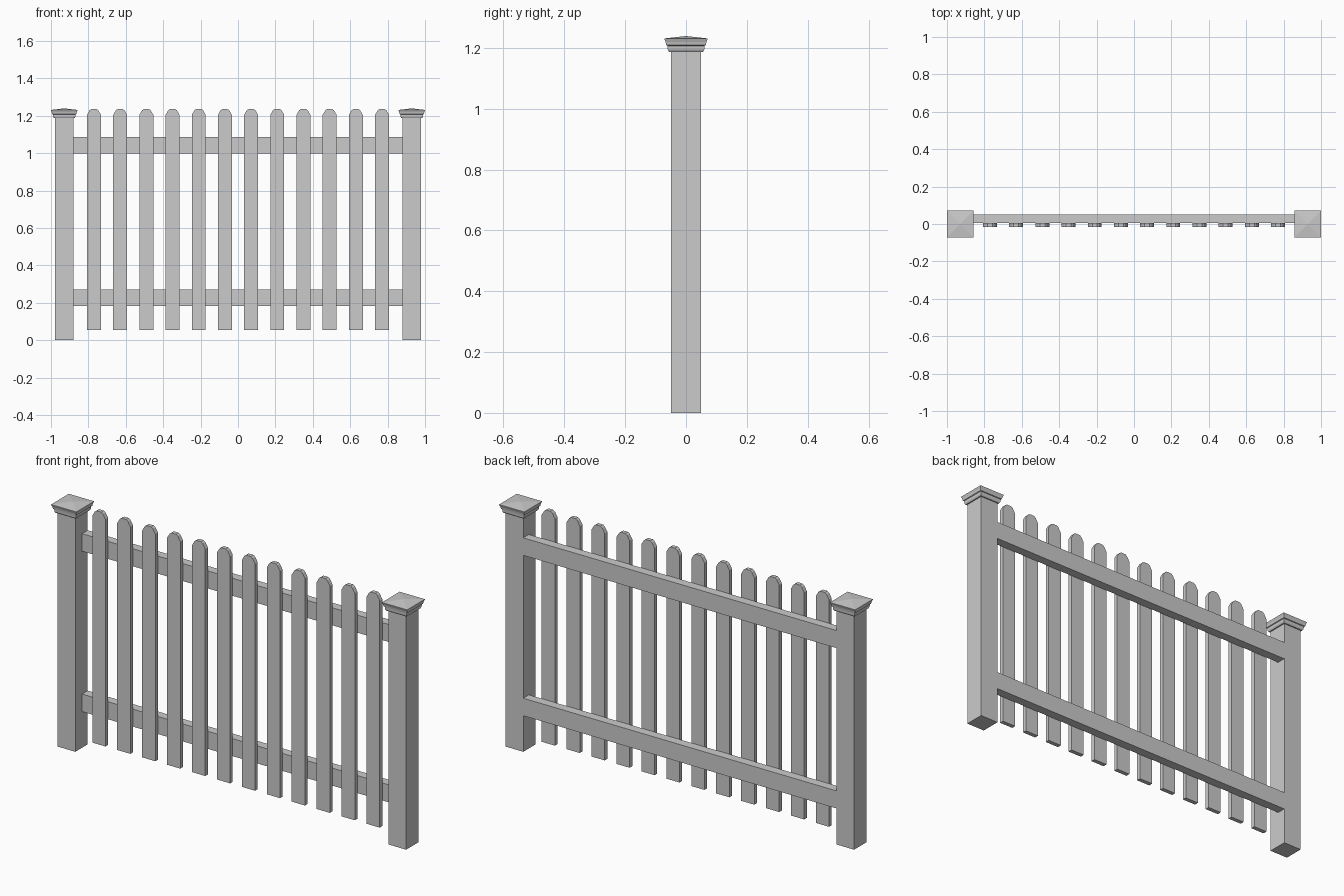
import bpy, bmesh

if "Cube" in bpy.data.objects:
    bpy.data.objects.remove(bpy.data.objects["Cube"])


def finish(bm, name):
    bmesh.ops.recalc_face_normals(bm, faces=bm.faces)
    me = bpy.data.meshes.new(name)
    bm.to_mesh(me)
    bm.free()
    ob = bpy.data.objects.new(name, me)
    bpy.context.collection.objects.link(ob)
    return ob


def box(name, x0, x1, y0, y1, z0, z1):
    bm = bmesh.new()
    bmesh.ops.create_cube(bm, size=1)
    for v in bm.verts:
        v.co = ((x0 + x1) / 2 + v.co.x * (x1 - x0),
                (y0 + y1) / 2 + v.co.y * (y1 - y0),
                (z0 + z1) / 2 + v.co.z * (z1 - z0))
    return finish(bm, name)


def square_loft(name, cx, profile, apex):
    """Stack square rings (half width, z) and close with a pyramid top."""
    bm = bmesh.new()
    rings = [[bm.verts.new((cx + sx * h, sy * h, z))
              for sx, sy in ((-1, -1), (1, -1), (1, 1), (-1, 1))]
             for h, z in profile]
    for a, b in zip(rings, rings[1:]):
        for i in range(4):
            j = (i + 1) % 4
            bm.faces.new((a[i], a[j], b[j], b[i]))
    bm.faces.new(rings[0][::-1])
    tip = bm.verts.new((cx, 0, apex))
    for i in range(4):
        bm.faces.new((rings[-1][i], rings[-1][(i + 1) % 4], tip))
    return finish(bm, name)


def picket(name, cx):
    half = [(0.037, 0.053), (0.037, 1.205), (0.023, 1.229), (0.013, 1.236)]
    outline = half + [(-x, z) for x, z in reversed(half)]
    bm = bmesh.new()
    face = bm.faces.new([bm.verts.new((cx + x, -0.016, z)) for x, z in outline])
    ext = bmesh.ops.extrude_face_region(bm, geom=[face])
    moved = [g for g in ext["geom"] if isinstance(g, bmesh.types.BMVert)]
    bmesh.ops.translate(bm, verts=moved, vec=(0, 0.021, 0))
    return finish(bm, name)


# Posts with stepped caps
CAP = [(0.056, 1.187), (0.060, 1.194), (0.061, 1.207),
       (0.065, 1.209), (0.067, 1.219), (0.071, 1.229), (0.071, 1.231)]
for side, cx in (("left", -0.929), ("right", 0.929)):
    box(side + "_post", cx - 0.05, cx + 0.05, -0.05, 0.05, 0, 1.19)
    square_loft(side + "_post_cap", cx, CAP, 1.239)

# Rails, flush with the back of the posts
for label, z0 in (("lower", 0.183), ("upper", 0.997)):
    box(label + "_rail", -0.879, 0.879, 0.005, 0.05, z0, z0 + 0.089)

# Pickets on the front of the rails
for i in range(12):
    picket(f"picket_{i + 1}", (i - 5.5) * 0.14)
